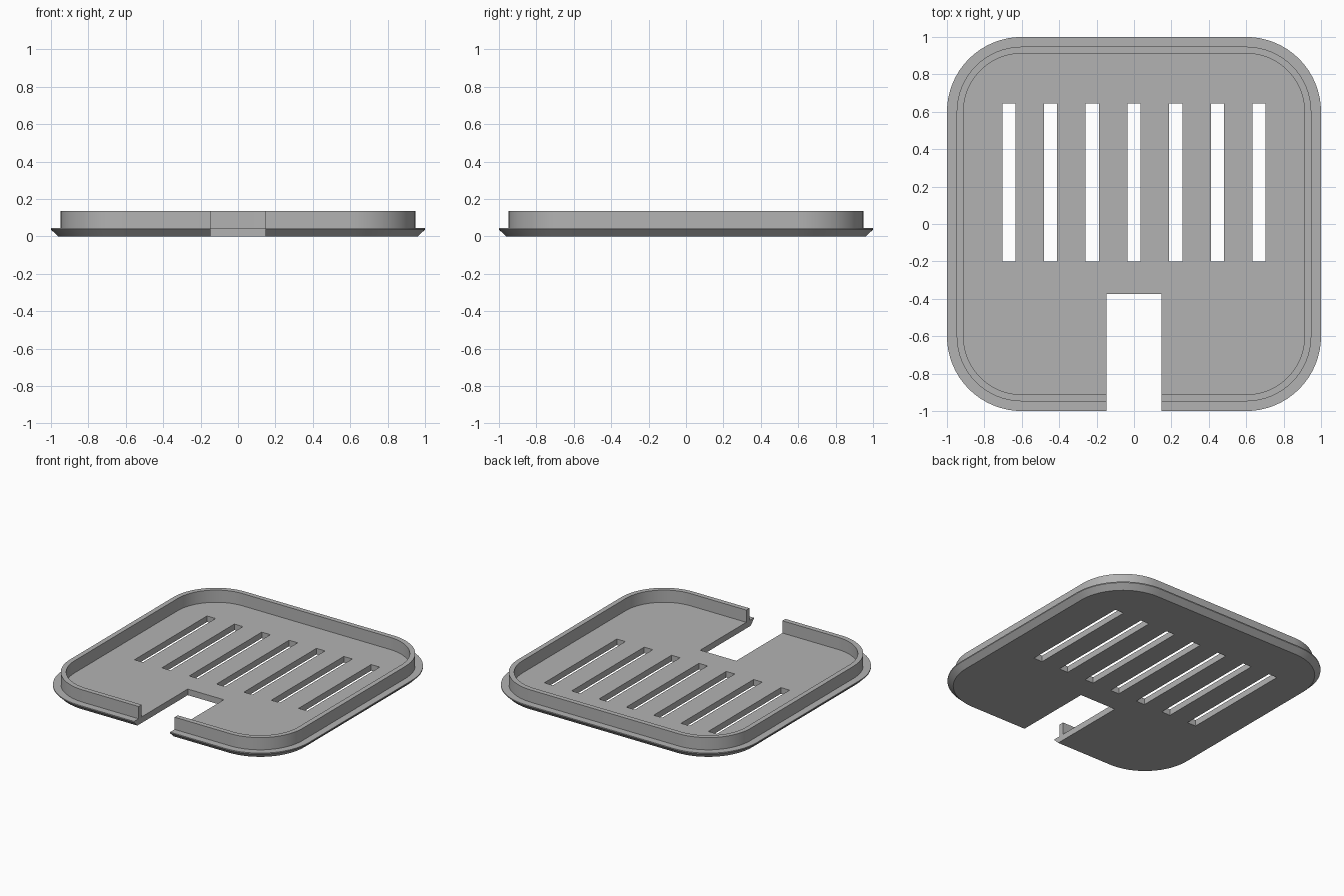
import bpy, bmesh
from math import cos, sin, pi, radians

default = bpy.data.objects.get("Cube")
if default:
    bpy.data.objects.remove(default, do_unlink=True)

CENTRE = 0.6        # corner arc centres sit at +-CENTRE on both axes
ARC_STEPS = 16

grey = bpy.data.materials.new("plain grey")
grey.use_nodes = True
colour = (0.45, 0.45, 0.45, 1)
grey.diffuse_color = colour
grey.node_tree.nodes["Principled BSDF"].inputs["Base Color"].default_value = colour


def make_object(name, bm):
    bmesh.ops.recalc_face_normals(bm, faces=bm.faces)
    mesh = bpy.data.meshes.new(name)
    bm.to_mesh(mesh)
    bm.free()
    mesh.materials.append(grey)
    obj = bpy.data.objects.new(name, mesh)
    bpy.context.collection.objects.link(obj)
    return obj


def rounded_ring(bm, half, z):
    """Ring of vertices around a rounded square."""
    ring = []
    radius = half - CENTRE
    for corner, (sx, sy) in enumerate([(1, 1), (-1, 1), (-1, -1), (1, -1)]):
        for i in range(ARC_STEPS + 1):
            a = (corner + i / ARC_STEPS) * pi / 2
            ring.append(bm.verts.new((sx * CENTRE + radius * cos(a),
                                      sy * CENTRE + radius * sin(a), z)))
    return ring


def add_box(bm, x0, x1, y0, y1, z0, z1):
    verts = bmesh.ops.create_cube(bm, size=1)["verts"]
    for v in verts:
        v.co = (x1 if v.co.x > 0 else x0,
                y1 if v.co.y > 0 else y0,
                z1 if v.co.z > 0 else z0)


# Tray: chamfered base, flat flange and raised rim as one stepped profile
profile = [(0.962, 0), (1, 0.037), (1, 0.045), (0.948, 0.045),
           (0.948, 0.135), (0.912, 0.135), (0.912, 0.045)]
bm = bmesh.new()
rings = [rounded_ring(bm, half, z) for half, z in profile]
for low, high in zip(rings, rings[1:]):
    for i in range(len(low)):
        j = (i + 1) % len(low)
        bm.faces.new((low[i], low[j], high[j], high[i]))
bm.faces.new(rings[0])
bm.faces.new(rings[-1])
tray = make_object("vented_tray", bm)

# Cutter: seven vent slots and the front notch
bm = bmesh.new()
for k in range(-3, 4):
    x = k * 0.223
    add_box(bm, x - 0.035, x + 0.035, -0.2, 0.645, -0.1, 0.3)
add_box(bm, -0.147, 0.147, -1.2, -0.375, -0.1, 0.3)
cutter = make_object("slot_cutter", bm)
cutter.hide_render = True

# Cut the openings, then shade
cut = tray.modifiers.new("openings", "BOOLEAN")
cut.operation = "DIFFERENCE"
cut.solver = "EXACT"
cut.object = cutter
bpy.ops.object.select_all(action="DESELECT")
tray.select_set(True)
bpy.context.view_layer.objects.active = tray
bpy.ops.object.modifier_apply(modifier=cut.name)
bpy.data.objects.remove(cutter, do_unlink=True)
bpy.ops.object.shade_smooth_by_angle(angle=radians(25))
